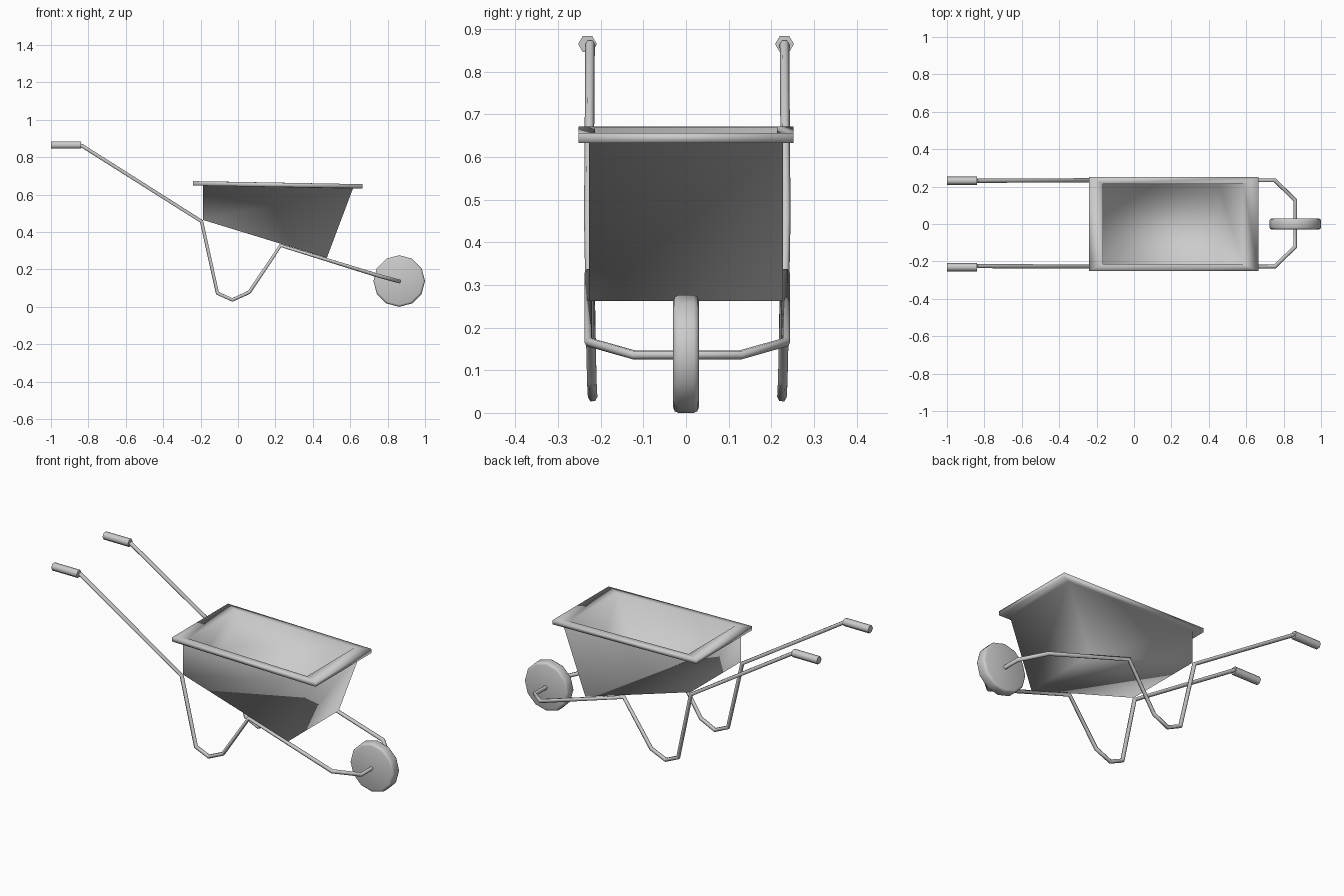
import bpy
import bmesh
from math import radians

cube = bpy.data.objects.get("Cube")
if cube:
    bpy.data.objects.remove(cube)

grey = bpy.data.materials.new("plain_grey")
grey.use_nodes = True
color = (0.6, 0.6, 0.6, 1)
grey.diffuse_color = color
grey.node_tree.nodes["Principled BSDF"].inputs["Base Color"].default_value = color


def tube(name, points, radius):
    """Six-sided round bar along a straight-segment path."""
    curve = bpy.data.curves.new(name, "CURVE")
    curve.dimensions = "3D"
    curve.bevel_depth = radius
    curve.bevel_resolution = 1
    curve.use_fill_caps = True
    spline = curve.splines.new("POLY")
    spline.points.add(len(points) - 1)
    for p, co in zip(spline.points, points):
        p.co = (*co, 1)
    spline.use_smooth = True
    curve.materials.append(grey)
    obj = bpy.data.objects.new(name, curve)
    bpy.context.collection.objects.link(obj)
    return obj


# Tub: rectangular loops from the outer floor, over the rim, to the inner floor
# (back x, front x, half width, back z, front z)
loops = [
    (-0.188, 0.475, 0.227, 0.465, 0.262),
    (-0.188, 0.615, 0.227, 0.648, 0.634),
    (-0.24, 0.665, 0.252, 0.649, 0.633),
    (-0.24, 0.665, 0.252, 0.672, 0.656),
    (-0.165, 0.585, 0.213, 0.671, 0.657),
    (-0.165, 0.455, 0.213, 0.472, 0.282),
]
bm = bmesh.new()
rings = []
for back, front, half, z_back, z_front in loops:
    corners = [(back, -half, z_back), (front, -half, z_front),
               (front, half, z_front), (back, half, z_back)]
    rings.append([bm.verts.new(c) for c in corners])
for low, high in zip(rings, rings[1:]):
    for i in range(4):
        j = (i + 1) % 4
        bm.faces.new((low[i], low[j], high[j], high[i]))
bm.faces.new(rings[0][::-1])
bm.faces.new(rings[-1])
bmesh.ops.recalc_face_normals(bm, faces=bm.faces)
for face in bm.faces:
    face.smooth = True
mesh = bpy.data.meshes.new("tub")
bm.to_mesh(mesh)
bm.free()
mesh.materials.append(grey)
bpy.context.collection.objects.link(bpy.data.objects.new("tub", mesh))

# Frame: one bent bar, handle to leg to axle, and back along the other side
half_path = [
    (-0.84, 0.228, 0.865), (-0.195, 0.231, 0.457), (-0.11, 0.224, 0.073),
    (-0.03, 0.222, 0.037), (0.06, 0.224, 0.078), (0.228, 0.23, 0.328),
    (0.752, 0.231, 0.166), (0.862, 0.125, 0.136),
]
shift = 0.003
side = [(x, y + shift, z) for x, y, z in half_path]
other = [(x, shift - y, z) for x, y, z in reversed(half_path)]
tube("frame", side + other, 0.0112)

# Grips
for label, s in (("left", 1), ("right", -1)):
    tube(label + "_grip", [(-1, s * 0.231, 0.865), (-0.84, s * 0.231, 0.865)], 0.022)

# Wheel with softened edges
bpy.ops.mesh.primitive_cylinder_add(vertices=12, radius=0.138, depth=0.06,
                                    location=(0.862, 0, 0.138),
                                    rotation=(radians(90), 0, 0))
wheel = bpy.context.object
wheel.name = "wheel"
wheel.data.materials.append(grey)
bevel = wheel.modifiers.new("soft_edge", "BEVEL")
bevel.width = 0.012
bevel.segments = 2
bevel.limit_method = "ANGLE"
bevel.angle_limit = radians(60)
bpy.ops.object.modifier_apply(modifier=bevel.name)
bpy.ops.object.shade_smooth()
